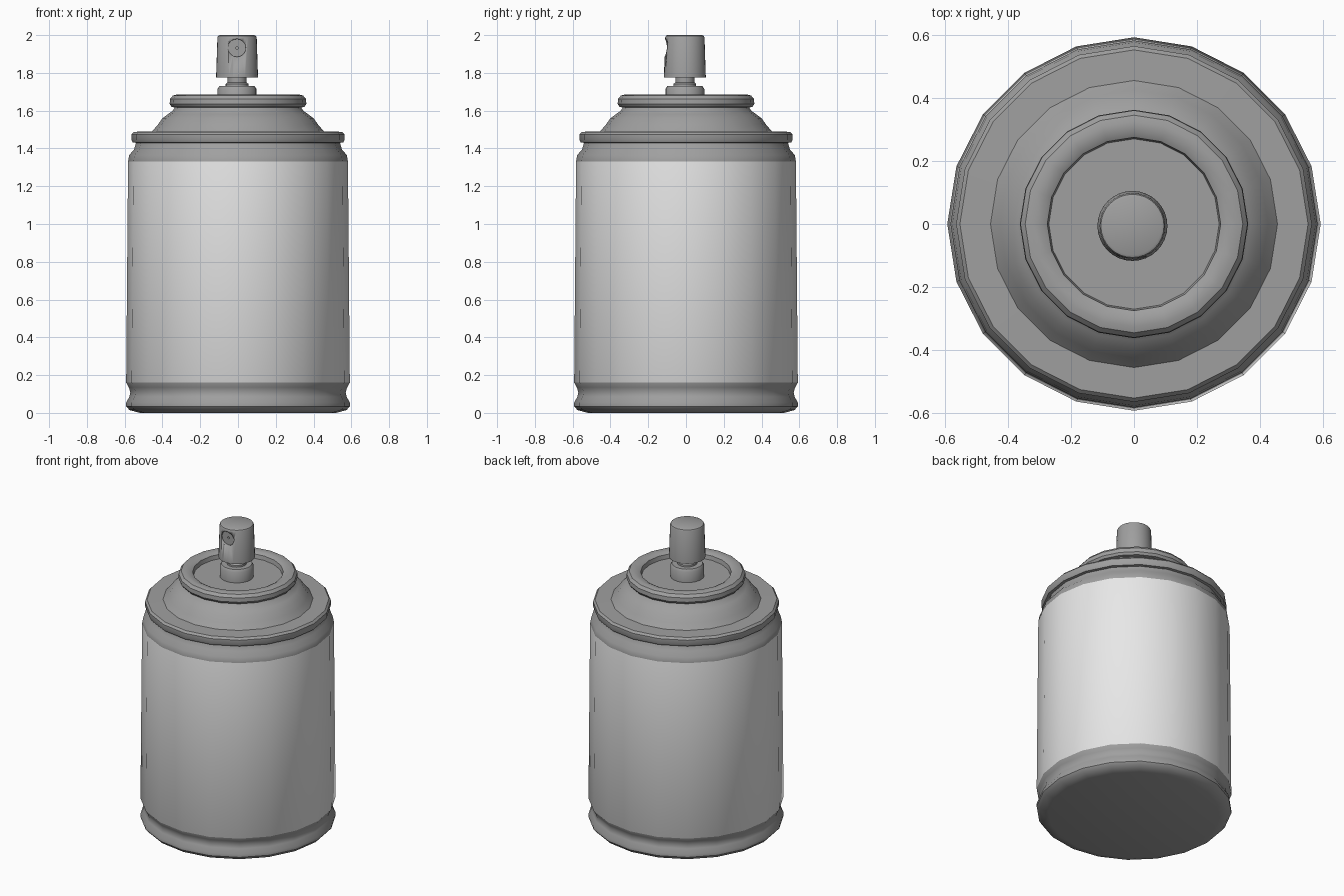
import bpy, bmesh, math

if "Cube" in bpy.data.objects:
    bpy.data.objects.remove(bpy.data.objects["Cube"])


def material(name, v):
    m = bpy.data.materials.new(name)
    m.diffuse_color = (v, v, v, 1)
    m.use_nodes = True
    m.node_tree.nodes["Principled BSDF"].inputs["Base Color"].default_value = m.diffuse_color
    return m


paint = material("light_grey_label", 0.8)
metal = material("mid_grey_metal", 0.35)


def lathe(name, profile, sides, mats, loc=(0, 0, 0), rot=(0, 0, 0), angle=35):
    """Spin an (r, z) profile round z; r = 0 at an end closes to a point."""
    bm = bmesh.new()
    rings = []
    for r, z in profile:
        if r == 0:
            rings.append([bm.verts.new((0, 0, z))] * sides)
        else:
            rings.append([bm.verts.new((r * math.cos(2 * math.pi * i / sides),
                                        r * math.sin(2 * math.pi * i / sides), z))
                          for i in range(sides)])
    for a, b in zip(rings, rings[1:]):
        for i in range(sides):
            j = (i + 1) % sides
            vs = list(dict.fromkeys([a[i], a[j], b[j], b[i]]))
            bm.faces.new(vs)
    bmesh.ops.recalc_face_normals(bm, faces=bm.faces)
    me = bpy.data.meshes.new(name)
    bm.to_mesh(me)
    bm.free()
    ob = bpy.data.objects.new(name, me)
    bpy.context.collection.objects.link(ob)
    for m in mats:
        me.materials.append(m)
    ob.location, ob.rotation_euler = loc, rot
    bpy.ops.object.select_all(action='DESELECT')
    ob.select_set(True)
    bpy.context.view_layer.objects.active = ob
    bpy.ops.object.shade_smooth_by_angle(angle=math.radians(angle))
    return ob


# can body: foot bead, label wall, shoulder, seam rim, dome, curled cup rim, cup floor
can = lathe("can_body", [
    (0, 0), (0.52, 0), (0.575, 0.015), (0.592, 0.035), (0.592, 0.055),
    (0.575, 0.085), (0.57, 0.11), (0.578, 0.135), (0.592, 0.16),
    (0.582, 1.33), (0.576, 1.365), (0.55, 1.395), (0.54, 1.43),
    (0.558, 1.432), (0.564, 1.445), (0.564, 1.475), (0.552, 1.488),
    (0.455, 1.49), (0.425, 1.525), (0.40, 1.56), (0.37, 1.582), (0.345, 1.60),
    (0.335, 1.617), (0.352, 1.62), (0.362, 1.635), (0.36, 1.662), (0.345, 1.68),
    (0.325, 1.685), (0.295, 1.683), (0.275, 1.672), (0.27, 1.645), (0, 1.645),
], 20, [metal, paint])
for p in can.data.polygons:
    if 0.5 < p.center.z < 1.0:
        p.material_index = 1

# valve collar and stem, slightly off centre like the cap
off = (-0.005, -0.006, 0)
lathe("valve_collar", [(0, 1.64), (0.103, 1.64), (0.103, 1.715), (0.093, 1.73),
                       (0, 1.73)], 24, [metal], off)
lathe("valve_stem", [(0, 1.72), (0.06, 1.72), (0.06, 1.742), (0.05, 1.75),
                     (0.05, 1.80), (0, 1.80)], 24, [metal], off)

# spray cap
cap = lathe("spray_cap", [(0, 1.775), (0.111, 1.775), (0.104, 1.988),
                          (0.1, 1.996), (0.092, 2.0), (0, 2.0)], 32, [metal], off)

# nozzle recess with a pinhole, cut into the front of the cap
cutter = lathe("nozzle_cutter", [(0, -0.2), (0.047, -0.2), (0.047, -0.092),
                                 (0.007, -0.092), (0.007, -0.07), (0, -0.07)],
               20, [metal], (-0.006, 0, 1.932), (-math.pi / 2, 0, 0))
cut = cap.modifiers.new("nozzle", 'BOOLEAN')
cut.operation = 'DIFFERENCE'
cut.solver = 'EXACT'
cut.object = cutter
bpy.context.view_layer.objects.active = cap
bpy.ops.object.modifier_apply(modifier=cut.name)
bpy.data.objects.remove(cutter)
